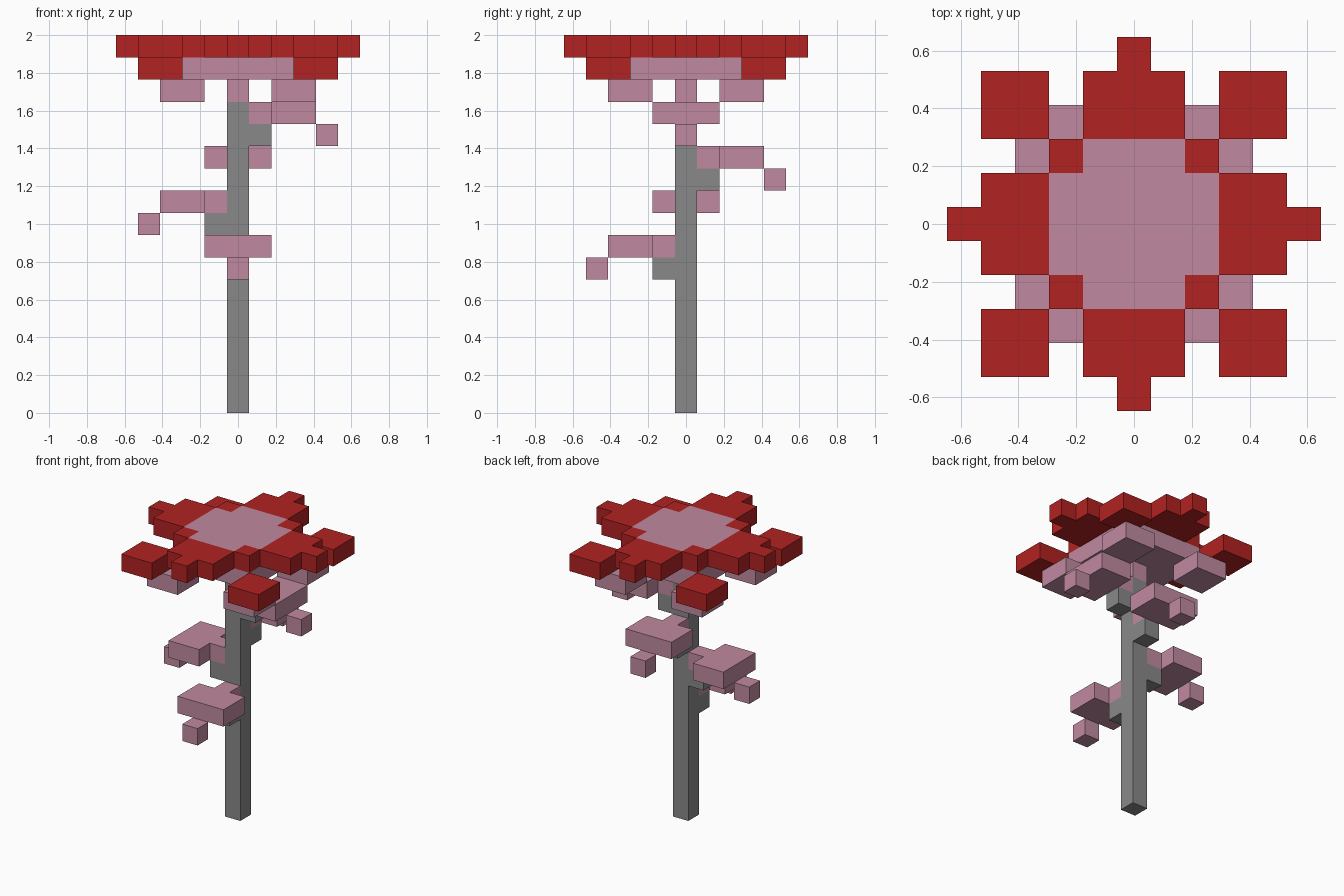
import bpy
import bmesh
from mathutils import Vector

cube = bpy.data.objects.get("Cube")
if cube:
    bpy.data.objects.remove(cube)

U = 2 / 17  # edge of one block; the plant is 17 blocks tall


def material(name, rgb):
    mat = bpy.data.materials.new(name)
    mat.use_nodes = True
    mat.diffuse_color = (*rgb, 1)
    mat.node_tree.nodes["Principled BSDF"].inputs["Base Color"].default_value = (*rgb, 1)
    return mat


red = material("petal red", (0.445, 0.016, 0.016))
pink = material("dusty pink", (0.53, 0.254, 0.352))
grey = material("stem grey", (0.25, 0.25, 0.25))

parts = {}  # part name -> (material, set of block cells)


def blocks(part, mat, xs, ys, zs):
    cells = parts.setdefault(part, (mat, set()))[1]
    cells.update((x, y, z) for x in xs for y in ys for z in zs)


def turn(x, y, quarter):
    for _ in range(quarter):
        x, y = -y, x
    return x, y


# Stem and flower centre
blocks("stem", grey, [0], [0], range(14))
blocks("flower_base", pink, [0], [0], [14])
blocks("flower_centre", pink, range(-2, 3), range(-2, 3), [15])
for x in range(-2, 3):
    for y in range(-2, 3):
        if abs(x * y) < 4:
            blocks("flower_centre", pink, [x], [y], [16])

# Four leaves spiralling up the stem, each on a short twig
for name, quarter, z in (("front", 3, 6), ("right", 2, 8),
                         ("back", 1, 10), ("left", 0, 12)):
    leaf = "leaf_" + name
    x, y = turn(1, 0, quarter)
    blocks("twig_" + name, grey, [x], [y], [z])
    blocks(leaf, pink, [x], [y], [z + 1])
    for out in (2, 3):
        for side in (-1, 0, 1):
            x, y = turn(out, side, quarter)
            blocks(leaf, pink, [x], [y], [z + 1])
    x, y = turn(4, 0, quarter)
    blocks(leaf, pink, [x], [y], [z])

# Straight petals on the top layer
for name, quarter in (("left", 0), ("back", 1), ("right", 2), ("front", 3)):
    petal = "petal_" + name
    for out in (3, 4):
        for side in (-1, 0, 1):
            x, y = turn(out, side, quarter)
            blocks(petal, red, [x], [y], [16])
    x, y = turn(5, 0, quarter)
    blocks(petal, red, [x], [y], [16])

# Drooping corner petals with a sepal beneath each
for sx, side in ((1, "left"), (-1, "right")):
    for sy, end in ((1, "back"), (-1, "front")):
        corner = f"{end}_{side}"
        blocks("corner_petal_" + corner, red, [2 * sx], [2 * sy], [16])
        blocks("corner_petal_" + corner, red, [3 * sx, 4 * sx], [3 * sy, 4 * sy], [15])
        blocks("sepal_" + corner, pink, [2 * sx, 3 * sx], [2 * sy, 3 * sy], [14])

occupied = set().union(*(cells for _, cells in parts.values()))


def build(name, mat, cells):
    """Make one part from its blocks, keeping only the outside faces."""
    bm = bmesh.new()
    for cell in sorted(cells):
        for axis in range(3):
            for sign in (-1, 1):
                step = Vector((0, 0, 0))
                step[axis] = sign
                if tuple(int(c + s) for c, s in zip(cell, step)) in occupied:
                    continue
                a = Vector((0, 0, 0))
                a[(axis + 1) % 3] = 1
                b = step.cross(a)
                centre = Vector(cell) + Vector((0, 0, 0.5)) + step / 2
                ring = (-a - b, a - b, a + b, b - a)
                bm.faces.new([bm.verts.new((centre + c / 2) * U) for c in ring])
    bmesh.ops.remove_doubles(bm, verts=bm.verts, dist=U / 100)
    bmesh.ops.dissolve_limit(bm, angle_limit=0.01, verts=bm.verts, edges=bm.edges)
    mesh = bpy.data.meshes.new(name)
    bm.to_mesh(mesh)
    bm.free()
    mesh.materials.append(mat)
    bpy.context.collection.objects.link(bpy.data.objects.new(name, mesh))


for name, (mat, cells) in parts.items():
    build(name, mat, cells)
